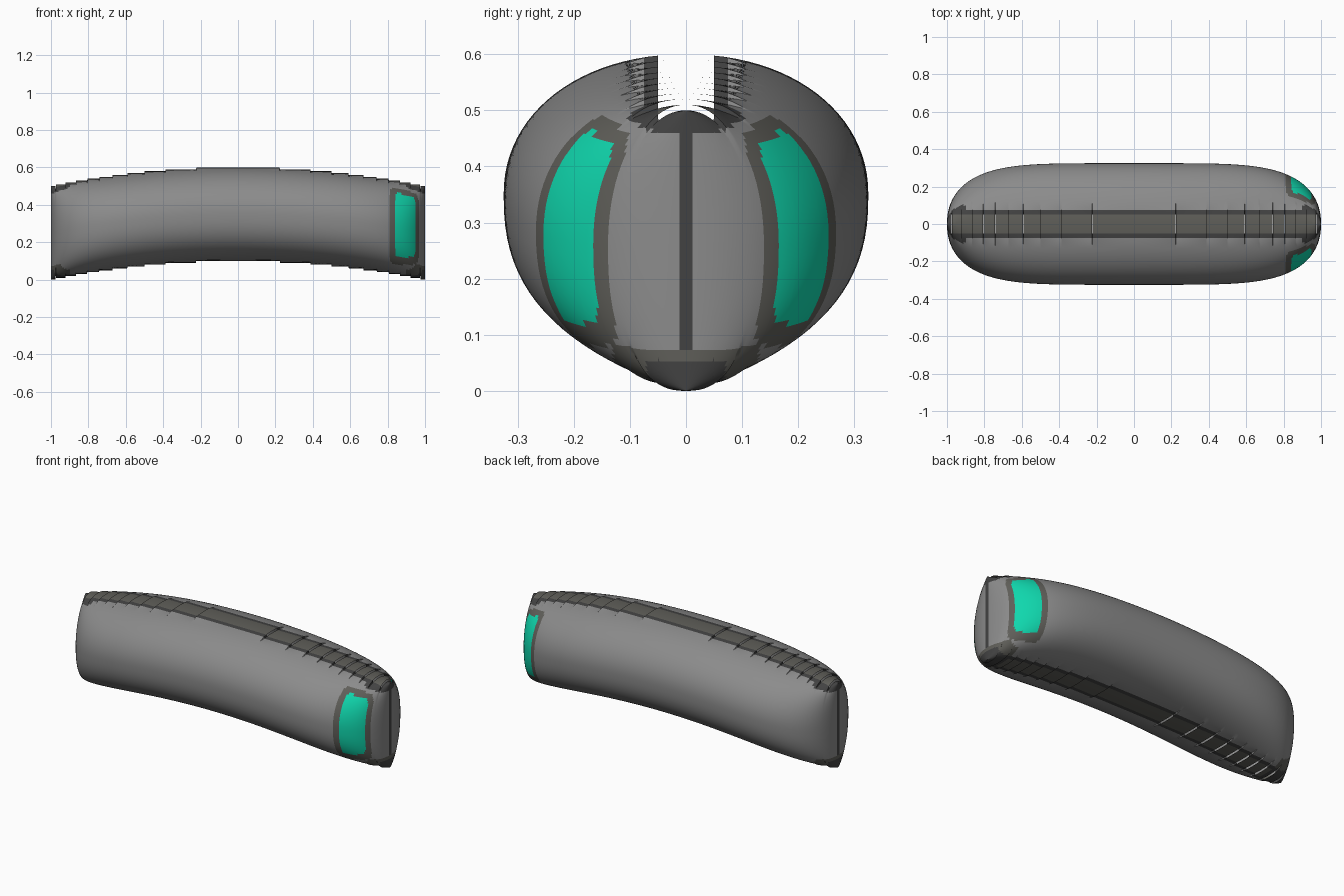
import bpy, bmesh, math
from mathutils import Vector

cube = bpy.data.objects.get("Cube")
if cube:
    bpy.data.objects.remove(cube)

HALF_WIDTH, MID_Z, HALF_HEIGHT, ARCH, STEP = 0.325, 0.35, 0.25, 0.1, 0.01
STRIP, EDGE, SEAM = 0.05, 0.075, 0.012
RINGS, SIDES, GAP = 90, 96, 0.0008


def material(name, rgb):
    m = bpy.data.materials.new(name)
    m.use_nodes = True
    color = (*rgb, 1)
    m.diffuse_color = color
    m.node_tree.nodes["Principled BSDF"].inputs["Base Color"].default_value = color
    return m


materials = [
    material("body grey", (0.26, 0.26, 0.26)),
    material("warm trim grey", (0.115, 0.113, 0.1)),
    material("dark grey", (0.055, 0.055, 0.055)),
    material("teal", (0.005, 0.68, 0.42)),
]
BODY, TRIM, DARK, TEAL = range(4)


def power(v, e):
    return math.copysign(abs(v) ** e, v)


def section_point(x, a):
    # Rounded section, narrowing in plan towards the ends, sagging along an arch
    w = HALF_WIDTH * max(0, 1 - abs(x) ** 5) ** (1 / 2.2)
    e = 2 / 2.1 if math.sin(a) > 0 else 2 / 2.4
    y = w * power(math.cos(a), e)
    t = power(math.sin(a), e)
    sag = ARCH * x * x
    stepped = STEP * math.floor(sag / STEP + 0.5)
    k = min(1, max(0, (0.11 - abs(y)) / 0.04))
    return x, y, MID_Z + HALF_HEIGHT * t - sag - k * (stepped - sag)


# Stations along the length, denser at the ends, doubled at each step
breaks = [math.sqrt((k + 0.5) * STEP / ARCH) for k in range(10)]
half = [1 - (i / RINGS) ** 2.2 for i in range(RINGS + 1)]
half = [x for x in half if all(abs(x - b) > 0.002 for b in breaks)]
half += [b + s * GAP for b in breaks for s in (-1, 1)]
stations = sorted({s * x for x in half for s in (-1, 1)})

# Shell
bm = bmesh.new()
rings = [[bm.verts.new(section_point(x, math.tau * j / SIDES)) for j in range(SIDES)]
         for x in stations]
for r0, r1 in zip(rings, rings[1:]):
    for j in range(SIDES):
        n = (j + 1) % SIDES
        bm.faces.new((r0[j], r0[n], r1[n], r1[j]))
bmesh.ops.remove_doubles(bm, verts=bm.verts, dist=1e-6)
bmesh.ops.recalc_face_normals(bm, faces=bm.faces)


def cut(co, normal):
    bmesh.ops.bisect_plane(bm, geom=bm.verts[:] + bm.edges[:] + bm.faces[:],
                           plane_co=co, plane_no=normal, dist=1e-6)


# Crisp borders for the strips, seams and light panels
for y in (STRIP, EDGE, SEAM):
    for s in (-1, 1):
        cut((0, s * y, 0), (0, 1, 0))
for x in (0.81, 0.84, 0.95, 0.967):
    cut((x, 0, 0), (1, 0, 0))


def in_panel(x, z, x0, x1, z0, z1):
    # Rounded rectangle whose top slopes down towards the end
    u = (2 * x - x0 - x1) / (x1 - x0)
    top = z1 - 0.035 * (u + 1) / 2
    v = (2 * z - z0 - top) / (top - z0)
    return abs(u) < 1 and abs(u) ** 8 + abs(v) ** 8 < 1


def color_of(c):
    x, y, z = abs(c.x), abs(c.y), c.z
    local = z + ARCH * x * x
    upper, lower = local > 0.5, local < 0.2
    if y > 0.1 and c.x > 0:
        if in_panel(x, z, 0.84, 0.95, 0.12, 0.47):
            return TEAL
        if in_panel(x, z, 0.81, 0.967, 0.08, 0.495):
            return TRIM
    if x > 0.9:
        if local > 0.555 + 1.5 * y * y and y < 0.1:
            return DARK if y > STRIP or x > 0.975 else TRIM
        if local < 0.155 and y < 0.07:
            return DARK
        if local < 0.175 and y < 0.13:
            return TRIM
        if x > 0.99 and y < SEAM:
            return DARK
        return BODY
    if (upper or lower) and y < STRIP:
        return TRIM
    if (upper or lower) and y < EDGE:
        return DARK
    return BODY


open_risers = []
for f in bm.faces:
    c = f.calc_center_median()
    f.material_index = color_of(c)
    if abs(c.y) < STRIP and any(abs(abs(c.x) - b) < GAP / 2 for b in breaks):
        open_risers.append(f)
bmesh.ops.delete(bm, geom=open_risers, context="FACES")

mesh = bpy.data.meshes.new("curved_shell")
bm.to_mesh(mesh)
bm.free()
for m in materials:
    mesh.materials.append(m)
shell = bpy.data.objects.new("curved_shell", mesh)
bpy.context.collection.objects.link(shell)
bpy.ops.object.select_all(action="DESELECT")
shell.select_set(True)
bpy.context.view_layer.objects.active = shell
bpy.ops.object.shade_smooth_by_angle(angle=math.radians(35))
